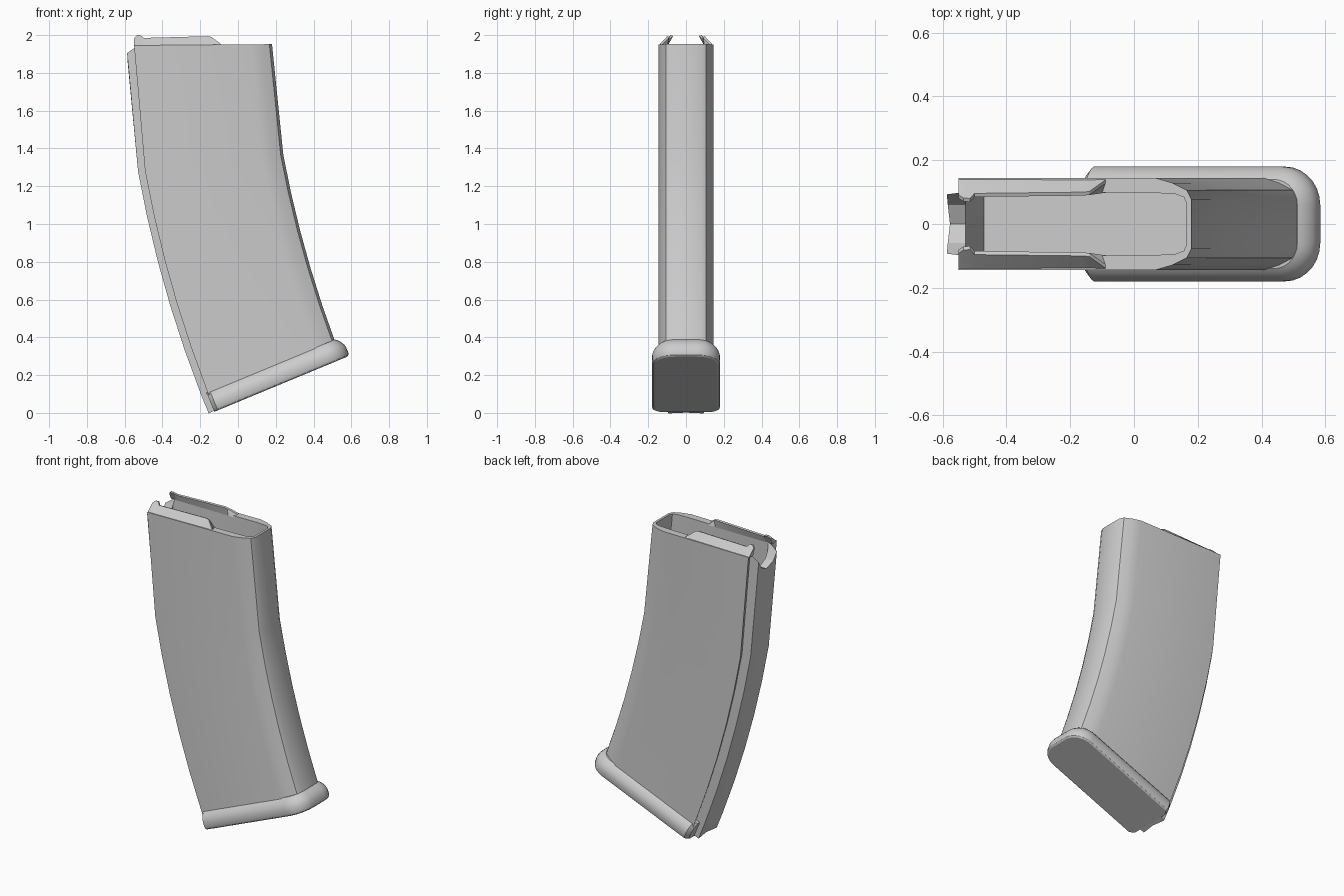
import bpy, math
from mathutils import Vector

if "Cube" in bpy.data.objects:
    bpy.data.objects.remove(bpy.data.objects["Cube"])


def make(name, verts, faces):
    me = bpy.data.meshes.new(name)
    me.from_pydata([tuple(v) for v in verts], [], faces)
    ob = bpy.data.objects.new(name, me)
    bpy.context.collection.objects.link(ob)
    bpy.ops.object.select_all(action='DESELECT')
    ob.select_set(True)
    bpy.context.view_layer.objects.active = ob
    bpy.ops.object.mode_set(mode='EDIT')
    bpy.ops.mesh.select_all(action='SELECT')
    bpy.ops.mesh.normals_make_consistent(inside=False)
    bpy.ops.object.mode_set(mode='OBJECT')
    bpy.ops.object.shade_smooth_by_angle(angle=math.radians(28))
    return ob


def loft(name, rings):
    """Skin a chain of equal closed rings and cap both ends."""
    n = len(rings[0])
    verts = [v for r in rings for v in r]
    faces = [tuple(range(n)), tuple(range(len(verts) - n, len(verts)))]
    for i in range(len(rings) - 1):
        for j in range(n):
            k = (j + 1) % n
            faces.append((i * n + j, i * n + k, (i + 1) * n + k, (i + 1) * n + j))
    return make(name, verts, faces)


def full(half):
    """Mirror a half outline in y, sharing points that lie on y = 0."""
    return half + [(p[0], -p[1], *p[2:]) for p in reversed(half) if p[1] > 1e-6]


# --- curved body shell: rear and front edge curves in the xz plane
def bow(a, b, sag, steps):
    a, b = Vector(a), Vector(b)
    d = (b - a).normalized()
    nrm = Vector((d.y, -d.x))
    if nrm.x > 0:
        nrm = -nrm
    return [a.lerp(b, i / steps) + nrm * sag * 4 * (i / steps) * (1 - i / steps)
            for i in range(steps + 1)]


rear = [Vector((-0.55, 1.945))] + bow((-0.492, 1.28), (-0.165, 0.12), 0.029, 5) + [Vector((-0.122, 0.013))]
front = [Vector((0.18, 1.952))] + bow((0.24, 1.365), (0.513, 0.38), 0.022, 5) + [Vector((0.535, 0.32))]


def outer(w, rim):
    return full([(-0.027, 0, -0.12 * rim), (-0.034, 0.06, -0.09 * rim), (-0.037, 0.093, -0.04 * rim),
                 (0.02, 0.1, 0), (0, 0.145, 0), (w - 0.115, 0.145, 0), (w - 0.06, 0.129, 0),
                 (w - 0.014, 0.106, 0), (w, 0.078, 0)])


def inner(w, rim):
    return full([(0.022, 0, -0.12 * rim), (0.022, 0.06, -0.09 * rim), (0.022, 0.085, -0.04 * rim),
                 (0.03, 0.095, 0), (0.04, 0.098, 0), (w - 0.125, 0.098, 0), (w - 0.05, 0.094, 0),
                 (w - 0.024, 0.084, 0), (w - 0.015, 0.065, 0)])


def station(i, section, rim=0):
    d = front[i] - rear[i]
    w = d.length
    d.normalize()
    return [(rear[i].x + d.x * s, y, rear[i].y + d.y * s + dz) for s, y, dz in section(w, rim)]


rings = [station(i, outer) for i in range(len(rear) - 1, 0, -1)]
rings += [station(0, outer, 1), station(0, inner, 1), station(1, inner)]
loft("magazine_body", rings)

# --- feed lips: leaning inwards above the rim, (x, top z, top y)
lip = [(-0.55, 1.985, 0.092), (-0.535, 2.0, 0.082), (-0.515, 1.999, 0.08), (-0.5, 1.985, 0.096),
       (-0.16, 1.994, 0.1), (-0.14, 1.99, 0.102), (-0.09, 1.953, 0.138)]
for side, name in ((1, "feed_lip_left"), (-1, "feed_lip_right")):
    loft(name, [[(x, side * 0.145, 1.94), (x, side * y, z),
                 (x, side * (y - 0.011), z - 0.004), (x, side * 0.098, 1.94)] for x, z, y in lip])

# --- tilted base plate with rounded front and softened upper edge
ang = math.radians(22.5)
c, s = math.cos(ang), math.sin(ang)


def plate_ring(n, d):
    half = [(0, 0.155 - d), (0.02, 0.18 - d)]
    for k in range(8):
        t = math.pi / 2 * (1 - k / 7)
        half.append((0.655 + (0.12 - d) * math.cos(t), 0.06 + (0.12 - d) * math.sin(t)))
    return [(-0.125 + u * c - n * s, y, 0.006 + u * s + n * c) for u, y in full(half)]


loft("base_plate", [plate_ring(n, d) for n, d in
                    ((0, 0.014), (0.006, 0.005), (0.018, 0), (0.05, 0), (0.068, 0.005),
                     (0.085, 0.015), (0.1, 0.028), (0.109, 0.04))])
